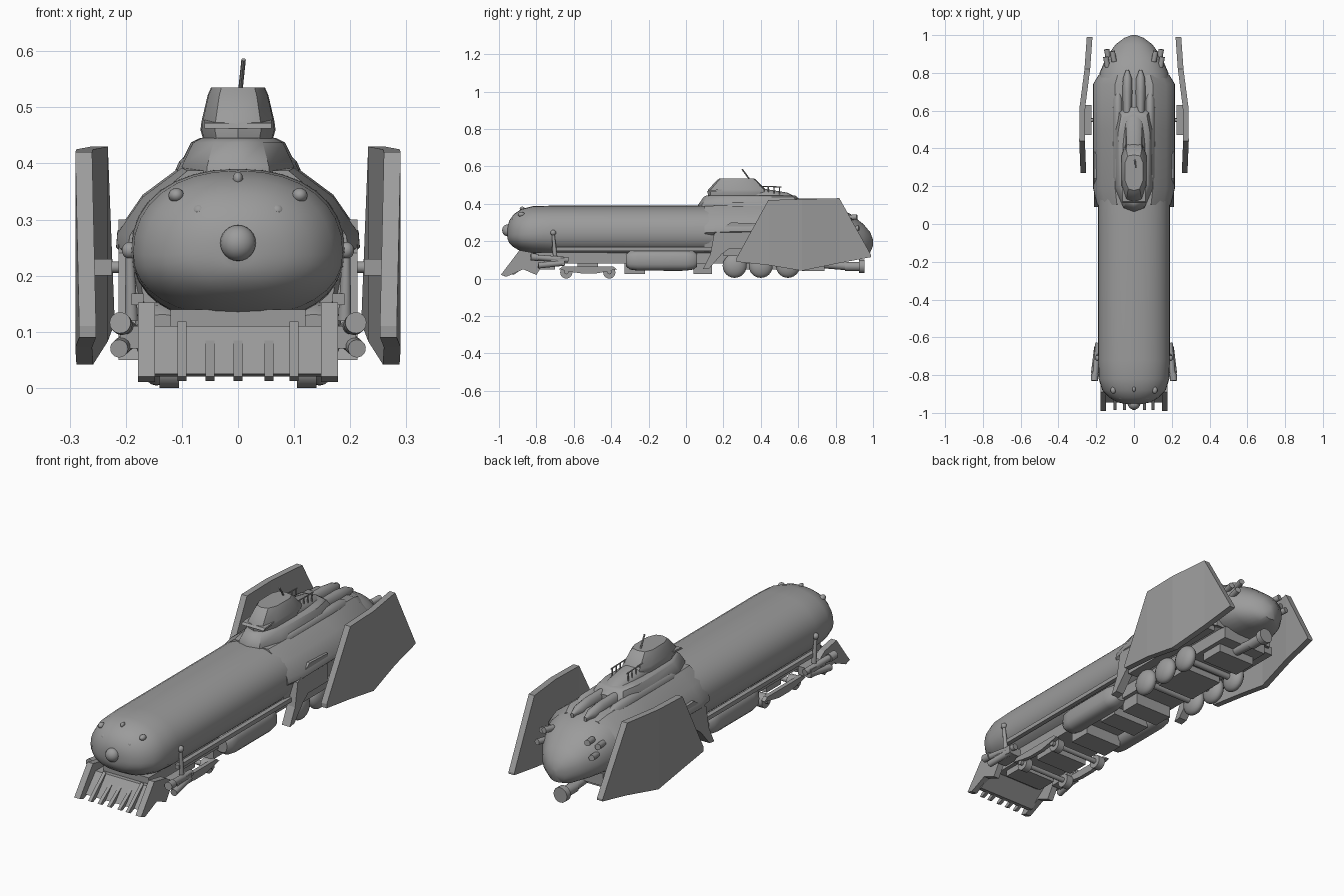
import bpy, bmesh, math
from mathutils import Vector

grey = bpy.data.materials.new("hull_grey")
grey.diffuse_color = (0.33, 0.33, 0.33, 1)


def finish(name, bm, smooth=True):
    bmesh.ops.recalc_face_normals(bm, faces=bm.faces)
    me = bpy.data.meshes.new(name)
    bm.to_mesh(me)
    bm.free()
    me.materials.append(grey)
    ob = bpy.data.objects.new(name, me)
    bpy.context.collection.objects.link(ob)
    if smooth:
        bpy.ops.object.select_all(action='DESELECT')
        ob.select_set(True)
        bpy.context.view_layer.objects.active = ob
        bpy.ops.object.shade_smooth_by_angle(angle=math.radians(35))
    return ob


def loft(name, rings, smooth=True):
    bm = bmesh.new()
    vs = [[bm.verts.new(p) for p in r] for r in rings]
    n = len(rings[0])
    for a, b in zip(vs, vs[1:]):
        for i in range(n):
            j = (i + 1) % n
            bm.faces.new((a[i], a[j], b[j], b[i]))
    bm.faces.new(vs[0])
    bm.faces.new(vs[-1])
    return finish(name, bm, smooth)


def oval(y, hw, zc, up, down, x=0, power=2.2, n=32):
    pts = []
    for i in range(n):
        t = 2 * math.pi * i / n
        c, s = math.cos(t), math.sin(t)
        px = math.copysign(abs(c) ** (2 / power), c) * hw
        pz = math.copysign(abs(s) ** (2 / power), s) * (up if s > 0 else down)
        pts.append((x + px, y, zc + pz))
    return pts


def prism(name, profile, x0, x1):
    return loft(name, [[(x, y, z) for y, z in profile] for x in (x0, x1)], False)


def box(name, x0, x1, y0, y1, z0, z1):
    return prism(name, [(y0, z0), (y1, z0), (y1, z1), (y0, z1)], x0, x1)


def rod(name, a, b, r, r2=None, n=16):
    a, b = Vector(a), Vector(b)
    bm = bmesh.new()
    m = Vector((0, 0, 1)).rotation_difference(b - a).to_matrix().to_4x4()
    m.translation = (a + b) / 2
    bmesh.ops.create_cone(bm, cap_ends=True, segments=n, radius1=r,
                          radius2=r if r2 is None else r2, depth=(b - a).length, matrix=m)
    return finish(name, bm)


def ball(name, c, rx, ry, rz):
    bm = bmesh.new()
    bmesh.ops.create_uvsphere(bm, u_segments=20, v_segments=12, radius=1)
    for v in bm.verts:
        v.co = Vector((v.co.x * rx, v.co.y * ry, v.co.z * rz)) + Vector(c)
    return finish(name, bm)


# main hull with rounded nose and tapered tail
hull = [(-.955, .03, .245, .03, .03), (-.945, .085, .24, .07, .05), (-.92, .13, .237, .108, .07),
        (-.88, .168, .237, .135, .093), (-.82, .187, .24, .147, .113), (-.72, .19, .245, .145, .13),
        (0, .19, .245, .145, .135), (.7, .195, .245, .15, .125), (.8, .182, .24, .145, .115),
        (.88, .148, .225, .12, .1), (.95, .098, .21, .08, .085), (.985, .052, .2, .048, .06),
        (1, .012, .195, .012, .02)]
loft("hull", [oval(*h) for h in hull])

# nose cap and rivet lamps
ball("nose_cap", (0, -.953, .258), .032, .03, .032)
ball("brow_lamp", (0, -.875, .373), .009, .014, .012)
for s in (-1, 1):
    ball("upper_lamp", (s * .11, -.88, .343), .014, .018, .013)
    ball("lower_lamp", (s * .069, -.912, .315), .015, .018, .014)
    # tail nozzles
    for x, y, z in ((.105, .86, .325), (.14, .83, .305), (.135, .87, .265)):
        rod("tail_nozzle", (s * x, y, z), (s * (x + .01), y + .055, z + .005), .014)

# rear shoulder armour, faceted section
section = [(.1, .392), (.17, .34), (.215, .275), (.217, .25), (.2, .235), (.185, .15)]
shell = []
for y, k, dz in ((.1, .9, -.005), (.19, 1, 0), (.5, 1, .004), (.74, 1, .004), (.79, .86, -.015)):
    half = [(x * k, y, z + dz) for x, z in section]
    shell.append(half + [(-x, q, z) for x, q, z in reversed(half)])
loft("shoulder_armour", shell)

# tower base: tapered plan stacked by height
plan = [(0, .065), (.055, .085), (.1, .19), (.105, .5), (.085, .6), (0, .62)]


def stack(name, pts, levels):
    rings = []
    for z, kx, ky, yc in levels:
        h = [(x * kx, yc + (y - yc) * ky, z) for x, y in pts]
        rings.append(h + [(-x, y, q) for x, y, q in reversed(h[1:-1])])
    return loft(name, rings)


stack("tower_base", plan, [(.36, 1, 1, .35), (.395, 1, 1, .35), (.437, .8, .9, .36), (.445, .65, .85, .36)])
cab = [(0, .115), (.04, .13), (.063, .2), (.065, .36), (.045, .42), (0, .43)]
stack("cabin", cab, [(.43, .9, .95, .25), (.46, 1.03, 1, .25), (.475, 1, .98, .25),
                     (.522, .83, .7, .27), (.535, .74, .6, .27)])
prism("cabin_visor", [(.11, .462), (.2, .47), (.2, .478), (.12, .472)], -.06, .06)
loft("cabin_tail", [oval(.3, .06, .43, .065, .03), oval(.42, .06, .43, .05, .03),
                    oval(.54, .052, .42, .04, .03), oval(.62, .03, .4, .02, .02)])
rod("antenna", (0, .37, .49), (.01, .30, .585), .004, n=8)

for s in (-1, 1):
    # cabin railing
    rod("rail", (s * .042, .36, .495), (s * .042, .51, .49), .003, n=6)
    for i in range(5):
        y = .38 + i * .03
        rod("rail_post", (s * .042, y, .45), (s * .042, y, .493), .003, n=6)
    # long lobes along the spine
    loft("inner_spine_lobe", [oval(y, w, .39, h, .02, s * .035, 2, 16) for y, w, h in
         ((.5, .02, .04), (.7, .027, .038), (.77, .024, .028), (.815, .008, .005))])
    loft("outer_spine_lobe", [oval(y, w, .375, h, .02, s * .085, 2, 16) for y, w, h in
         ((.16, .01, .01), (.25, .025, .035), (.55, .028, .04), (.66, .026, .038), (.72, .01, .01))])

    # large side shields: y, low z, high z, outer x
    shield = [(.27, .09, .11, .283), (.44, .072, .42, .29), (.62, .042, .425, .288),
              (.82, .083, .43, .262), (.99, .115, .125, .25)]
    loft("side_shield", [[(s * x, y, a), (s * x, y, b), (s * (x - .03), y, b), (s * (x - .03), y, a)]
                         for y, a, b, x in shield], False)
    rod("shield_axle", (s * .15, .55, .215), (s * .265, .55, .215), .01)
    box("shield_mount", s * .225, s * .262, .47, .63, .2, .23)

    # angled support leg and lower side skirt
    prism("support_leg", [(.24, .3), (.15, .24), (.13, .13), (.09, .05), (.125, .055),
                          (.19, .13), (.23, .16), (.38, .16), (.38, .295)], s * .17, s * .213)
    box("hull_skirt", s * .168, s * .19, -.72, .14, .148, .168)
    box("rear_skirt", s * .15, s * .2, .2, .76, .12, .16)

    # side tanks
    loft("side_tank", [oval(y, .05 * k, .098, .055 * k, .055 * k, s * .135, 2.6, 20)
                       for y, k in ((-.32, .6), (-.3, .9), (-.26, 1), (0, 1), (.04, .9), (.06, .6))])

    # wheels and front bogies
    for y in (.26, .4, .545):
        ball("drive_wheel", (s * .145, y, .068), .035, .064, .064)
        rod("drive_axle", (0, y, .068), (s * .15, y, .068), .015)
    for y in (-.64, -.41):
        rod("small_wheel", (s * .105, y, .033), (s * .14, y, .033), .033)
        rod("small_axle", (0, y, .035), (s * .155, y, .035), .012)
    prism("bogie_bar", [(-.68, .05), (-.61, .035), (-.56, .028), (-.48, .028), (-.44, .035),
                        (-.37, .05), (-.39, .065), (-.66, .065)], s * .14, s * .16)

    # side gun cluster and lever
    rod("upper_gun", (s * .207, -.82, .115), (s * .19, -.63, .1), .015)
    rod("gun_muzzle", (s * .21, -.83, .116), (s * .207, -.79, .113), .019)
    rod("lower_gun", (s * .212, -.79, .07), (s * .195, -.65, .085), .016)
    box("gun_mount", s * .14, s * .21, -.76, -.65, .07, .11)
    rod("lever", (s * .19, -.7, .12), (s * .193, -.71, .24), .012, .007)
    ball("lever_knob", (s * .193, -.71, .245), .014, .015, .015)

    # end blades of the plough
    prism("plough_end_blade", [(-.89, .152), (-.99, .02), (-.96, .01), (-.87, .05),
                               (-.8, .02), (-.75, .1), (-.8, .135)], s * .148, s * .178)

# plough plate and teeth
prism("plough_plate", [(-.87, .11), (-.945, .025), (-.92, .02), (-.83, .09), (-.8, .11)], -.155, .155)
for x in (-.1, -.05, 0, .055, .1):
    prism("plough_tooth", [(-.87, .118 if abs(x) > .08 else .1), (-.985, .02), (-.97, .012),
                           (-.9, .04)], x - .008, x + .008)

# chassis frame and hanging boxes
box("chassis", -.12, .12, -.85, .8, .08, .14)
for i, (y0, y1, z0) in enumerate(((-.8, -.7, .05), (-.58, -.47, .04), (-.33, -.22, .025),
                                 (-.12, -.02, .04), (.04, .14, .025), (.3, .5, .05), (.62, .74, .04))):
    box("chassis_box", -.1, .1, y0, y1, z0, .09)

# rear coupling buffer
rod("buffer_shaft", (0, .7, .08), (0, .88, .065), .022)
rod("buffer_sleeve", (0, .85, .065), (0, .93, .065), .025)
rod("buffer_head", (0, .925, .065), (0, .955, .065), .036)
